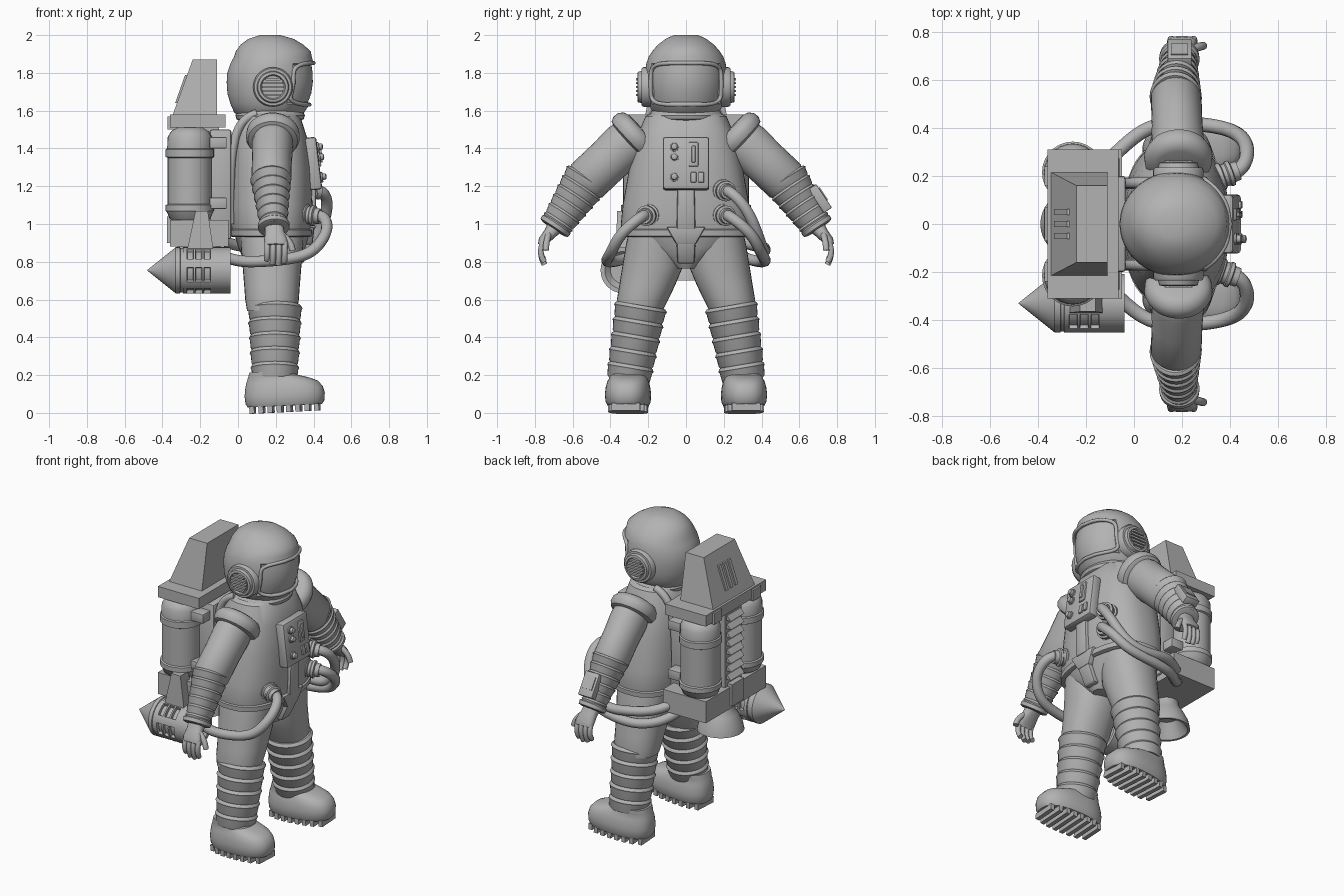
import bpy, bmesh, math
from mathutils import Vector, Matrix

if "Cube" in bpy.data.objects:
    bpy.data.objects.remove(bpy.data.objects["Cube"])

grey = bpy.data.materials.new("suit_grey")
grey.diffuse_color = (0.45, 0.45, 0.45, 1)
grey.use_nodes = True
grey.node_tree.nodes["Principled BSDF"].inputs["Base Color"].default_value = grey.diffuse_color
I = Matrix.Identity(4)


def finish(name, bm, M=I, angle=35):
    bmesh.ops.recalc_face_normals(bm, faces=bm.faces)
    bm.transform(M)
    me = bpy.data.meshes.new(name)
    bm.to_mesh(me)
    bm.free()
    for p in me.polygons:
        p.use_smooth = True
    me.set_sharp_from_angle(angle=math.radians(angle))
    me.materials.append(grey)
    ob = bpy.data.objects.new(name, me)
    bpy.context.collection.objects.link(ob)
    return ob


def loft(name, secs, axis=(0, 0, 1), n=32, p=2.0, M=I, inset=None, angle=35):
    """Skin rings (x, y, z, ru, rv) that lie square to the axis."""
    a = Vector(axis).normalized()
    u = Vector((0, 1, 0)) if abs(a.x) > 0.9 else Vector((1, 0, 0))
    u = (u - a * u.dot(a)).normalized()
    v = a.cross(u)
    bm = bmesh.new()
    rings = []
    for x, y, z, ru, rv in secs:
        ring = []
        for i in range(n):
            t = 2 * math.pi * i / n
            c, s = math.cos(t), math.sin(t)
            c = math.copysign(abs(c) ** (2 / p), c)
            s = math.copysign(abs(s) ** (2 / p), s)
            ring.append(bm.verts.new(Vector((x, y, z)) + u * c * ru + v * s * rv))
        rings.append(ring)
    for r, q in zip(rings, rings[1:]):
        for i in range(n):
            bm.faces.new((r[i], r[(i + 1) % n], q[(i + 1) % n], q[i]))
    bm.faces.new(rings[0])
    bm.faces.new(rings[-1])
    if inset:
        bmesh.ops.recalc_face_normals(bm, faces=bm.faces)
        sel = [f for f in bm.faces if len(f.verts) == 4 and inset[0](f.calc_center_median())]
        bmesh.ops.inset_region(bm, faces=sel, thickness=inset[1], depth=inset[2], use_even_offset=True)
    return finish(name, bm, M, angle)


def lathe(name, o, axis, prof, n=28, squash=1.0, **kw):
    """Turned part: (distance along axis, radius) pairs."""
    a = Vector(axis).normalized()
    return loft(name, [(*(Vector(o) + a * d), r * squash, r) for d, r in prof], axis, n, **kw)


def frustum(name, z0, r0, z1, r1=None, M=I, bevel=0.0):
    """Block between two rectangles (x0, x1, y0, y1)."""
    bm = bmesh.new()
    lo, hi = [[bm.verts.new((r[i], r[j], z)) for i, j in ((0, 2), (1, 2), (1, 3), (0, 3))]
              for z, r in ((z0, r0), (z1, r1 or r0))]
    bm.faces.new(lo)
    bm.faces.new(hi)
    for i in range(4):
        bm.faces.new((lo[i], lo[(i + 1) % 4], hi[(i + 1) % 4], hi[i]))
    if bevel:
        bmesh.ops.recalc_face_normals(bm, faces=bm.faces)
        bmesh.ops.bevel(bm, geom=bm.edges[:], offset=bevel, segments=2, affect='EDGES', profile=0.5)
    return finish(name, bm, M)


def tube(name, pts, r, cyclic=False, smooth=True):
    cu = bpy.data.curves.new(name, 'CURVE')
    cu.dimensions = '3D'
    cu.bevel_depth, cu.bevel_resolution, cu.use_fill_caps = r, 3, True
    sp = cu.splines.new('NURBS' if smooth else 'POLY')
    sp.points.add(len(pts) - 1)
    for q, co in zip(sp.points, pts):
        q.co = (*co, 1)
    sp.use_cyclic_u = cyclic
    if smooth:
        sp.order_u, sp.use_endpoint_u, sp.resolution_u = 4, True, 8
    cu.materials.append(grey)
    ob = bpy.data.objects.new(name, cu)
    bpy.context.collection.objects.link(ob)


def ribs(length, r0, r1, count):
    """Profile of a sleeve with swollen folds."""
    out = []
    for i in range(count):
        for f, k in ((0, 0.94), (0.1, 1.0), (0.22, 1.04), (0.34, 1.0), (0.9, 0.98)):
            t = (i + f) / count
            out.append((t * length, (r0 + (r1 - r0) * t) * k))
    return out + [(length, r1 * 0.94)]


# Helmet with a sunken visor and rim
H = [(1.565, .165, .15, .15), (1.59, .165, .185, .175), (1.635, .17, .21, .2), (1.69, .172, .228, .213),
     (1.75, .174, .234, .218), (1.80, .175, .232, .217), (1.85, .18, .22, .21), (1.885, .185, .206, .198),
     (1.915, .187, .198, .178), (1.95, .18, .165, .148), (1.98, .175, .12, .108), (2.0, .17, .055, .065)]
loft("helmet", [(c, 0, z, a, b) for z, c, a, b in H], n=72, angle=50,
     inset=(lambda c: c.x > .2 and abs(c.y) < .187 and 1.635 < c.z < 1.85, .006, -.012))


def helmet_x(y, z):
    for p, q in zip(H, H[1:]):
        if p[0] <= z <= q[0]:
            t = (z - p[0]) / (q[0] - p[0])
            c, a, b = [p[k] + (q[k] - p[k]) * t for k in (1, 2, 3)]
            return c + a * math.sqrt(max(0, 1 - (y / b) ** 2))


rim = []
for i in range(64):
    c, s = math.cos(i * math.pi / 32), math.sin(i * math.pi / 32)
    y, z = .187 * math.copysign(abs(c) ** .4, c), 1.742 + .11 * math.copysign(abs(s) ** .4, s)
    rim.append((helmet_x(y, z), y, z))
tube("visor_rim", rim, .011, cyclic=True, smooth=False)

# Torso, collar, belt, pelvis
loft("torso", [(c, 0, z, a, b) for z, c, a, b in
     [(1.6, .17, .13, .16), (1.57, .17, .16, .215), (1.45, .17, .198, .265), (1.3, .175, .213, .3),
      (1.1, .175, .22, .335), (1.0, .175, .215, .345), (.94, .175, .205, .335)]], n=48, p=2.5)
loft("collar", [(.17, 0, z, .16 + d, .17 + d) for z, d in ((1.545, 0), (1.555, .018), (1.575, .024), (1.595, .015), (1.605, 0))])
loft("belt", [(.175, 0, z, .21 + d, .338 + d) for z, d in ((.93, -.01), (.937, .008), (.968, .01), (.975, 0))], n=48, p=2.5)
loft("pelvis", [(.18, 0, z, a, b) for z, a, b in ((.95, .2, .325), (.88, .18, .27), (.82, .155, .15), (.765, .12, .06))], n=48, p=2.3)
frustum("crotch_plate", .79, (.3, .345, -.045, .045), .90, (.34, .395, -.05, .05), bevel=.012)
frustum("buckle", .89, (.34, .395, -.05, .05), .985, (.36, .405, -.105, .105), bevel=.012)
frustum("front_strip", .97, (.36, .41, -.05, .05), 1.2, (.36, .415, -.045, .045), bevel=.012)

# Chest control panel
P = Matrix.Translation((.4, 0, 1.32)) @ Matrix.Rotation(-.12, 4, 'Y')
frustum("chest_panel", -.14, (-.035, .03, -.123, .123), .14, M=P, bevel=.015)
for z in (.085, .03, -.075):
    lathe("panel_knob", (.02, -.062, z), (1, 0, 0), [(0, .024), (.018, .024), (.02, .018), (.036, .016), (.04, .008)], 20, M=P)
frustum("panel_gauge", -.02, (.02, .04, .015, .065), .11, M=P, bevel=.006)
frustum("panel_lever", 0, (.03, .05, .03, .05), .09, M=P, bevel=.005)
for y in (.04, .08):
    frustum("panel_button", -.105, (.02, .04, y - .015, y + .015), -.05, M=P, bevel=.004)

for s in (1, -1):
    # Ear pieces with grilles
    lathe("ear_piece", (.185, s * .17, 1.725), (0, s, 0), [(0, .105), (.055, .105), (.065, .098), (.066, .085), (.085, .08), (.088, .066), (.078, .06)], 36)
    for k in range(-2, 3):
        w = math.sqrt(.058 ** 2 - (k * .021) ** 2)
        frustum("ear_grille", 1.719 + k * .021, (.185 - w, .185 + w, min(s * .24, s * .264), max(s * .24, s * .264)), 1.731 + k * .021)

    # Arms
    sh, el, wr = Vector((.185, s * .27, 1.47)), Vector((.175, s * .54, 1.215)), Vector((.19, s * .7, .975))
    up, fore = el - sh, wr - el
    L = up.length
    lathe("upper_arm", sh, up, [(-.04, .08), (0, .115), (.08, .125), (.2, .12), (L - .02, .12), (L + .01, .1)], squash=.88)
    lathe("shoulder_ring", sh, up, [(-.05, .1), (-.04, .128), (-.015, .147), (.015, .15), (.04, .138), (.052, .11)], 36, squash=.95)
    lathe("forearm", el - fore * .12, fore, ribs(fore.length * 1.12, .125, .08, 6), squash=.85)
    lathe("cuff", wr - fore * .12, fore, [(0, .08), (.008, .089), (.03, .087), (.036, .07)], squash=.95)
    # Hands
    loft("palm", [(.19, s * .692, .985, .05, .045), (.195, s * .72, .95, .052, .034), (.2, s * .755, .91, .062, .028), (.2, s * .766, .885, .056, .02)],
         (0, s * .5, -.8), 20, 2.5)
    for k, tip in enumerate((.81, .79, .785, .8)):
        x = .155 + .031 * k
        tube("finger", [(x, s * .755, .905), (x, s * .775, .87), (x, s * .772, .83), (x - .003, s * .75, tip)], .0155)
    tube("thumb", [(.225, s * .725, .95), (.265, s * .735, .925), (.285, s * .742, .89), (.288, s * .742, .86)], .017)

    # Legs
    loft("thigh", [(.18, s * y, z, a, b) for z, y, a, b in
         [(.95, .16, .17, .145), (.88, .165, .165, .155), (.77, .178, .155, .16), (.67, .207, .147, .147), (.6, .23, .142, .136), (.54, .245, .132, .12)]], p=2.2)
    lathe("lower_leg", (.195, s * .238, .57), (0, s * .17, -1), ribs(.4, .137, .116, 5), 36, squash=1.04)
    # Boots with treads
    B = Matrix.Translation((.25, s * .307, 0)) @ Matrix.Rotation(s * .06, 4, 'Z') @ Matrix.Rotation(-.05, 4, 'Y') @ Matrix.Translation((0, 0, .008))
    loft("boot", [(c, 0, z, a, b) for z, c, a, b in
         [(.03, 0, .198, .108), (.05, .002, .21, .118), (.09, .002, .213, .121), (.125, .0, .206, .117), (.155, -.01, .19, .11),
          (.175, -.03, .162, .102), (.19, -.055, .132, .1), (.215, -.06, .118, .1)]], n=40, p=2.5, M=B)
    for k in range(8):
        x = -.172 + k * .049
        w = .105 * (1 - abs(x / .215) ** 2.5) ** .4
        frustum("boot_tread", -.004, (x - .013, x + .013, -w, w), .034, M=B)
    frustum("boot_strap", .13, (.01, .055, -.085, .085), .182, (.005, .05, -.07, .07), M=B, bevel=.01)

    # Backpack tanks
    lathe("air_tank", (-.255, s * .215, 1.01), (0, 0, 1),
          [(0, .08), (.02, .108), (.05, .12), (.06, .128), (.09, .128), (.095, .118), (.34, .118), (.345, .128), (.385, .128), (.39, .12), (.45, .118), (.48, .1), (.5, .07)])
    # Shoulder straps and pack clamps
    tube("shoulder_strap", [(.1, s * .17, 1.585), (.02, s * .17, 1.56), (-.03, s * .17, 1.45), (-.045, s * .17, 1.25), (-.04, s * .17, 1.0)], .024)
    for z in (1.08, 1.4):
        frustum("tank_clamp", z, (-.15, -.06, s * .215 - .06, s * .215 + .06), z + .06, bevel=.005)

# Wrist unit on one forearm
ax = Vector((0, .16, -.24)).normalized()
nrm = Vector((0, -ax.z, ax.y))
R = Matrix((Vector((1, 0, 0)), nrm, ax)).transposed().to_4x4()
R.translation = Vector((.19, .635, 1.085)) + nrm * .095
frustum("wrist_unit", -.075, (-.05, .05, -.03, .02), .075, M=R, bevel=.005)
frustum("wrist_screen", -.05, (-.035, .035, .01, .026), .03, M=R)

# Backpack body
frustum("pack_top_plate", 1.51, (-.36, -.065, -.31, .31), 1.58)
frustum("pack_crown", 1.58, (-.345, -.11, -.215, .215), 1.87, (-.24, -.11, -.16, .16))
for y in (-.05, 0, .05):
    frustum("crown_slot", 1.64, (-.333, -.3, y - .012, y + .012), 1.79, (-.28, -.25, y - .012, y + .012))
frustum("pack_back_plate", .92, (-.15, -.035, -.2, .2), 1.5, bevel=.012)
frustum("pack_spine", 1.0, (-.34, -.1, -.085, .085), 1.52)
for k in range(8):
    z = 1.07 + k * .055
    frustum("spine_louvre", z, (-.372, -.33, -.07, .07), z + .03, (-.345, -.33, -.07, .07))
frustum("pack_base", .88, (-.36, -.05, -.31, .31), 1.02)
frustum("base_latch", .9, (-.375, -.3, -.06, .06), 1.04)
for y in (-.2, .2):
    frustum("top_latch", 1.5, (-.372, -.3, y - .04, y + .04), 1.57)

# Main nozzle under the pack
lathe("main_nozzle", (-.25, 0, .89), (0, 0, -1), [(0, .07), (.04, .075), (.08, .1), (.14, .13), (.19, .14), (.19, .125), (.1, .07)], 36)

# Side thruster with vents
lathe("side_thruster", (-.04, -.33, .755), (-1, 0, 0),
      [(.03, .07), (0, .1), (0, .122), (.105, .122), (.14, .122), (.15, .122), (.185, .122), (.195, .122), (.23, .122), (.25, .122), (.252, .117), (.265, .117), (.267, .122),
       (.29, .122), (.44, .002)], 48,
      inset=(lambda c: c.x < -.14 and c.x > -.275 and min(abs(c.x - q) for q in (-.1625, -.2075, -.2525)) < .003
             and int((math.atan2(c.y + .33, c.z - .755) / (2 * math.pi) + 1) * 48) % 8 < 5, .002, -.018))
frustum("thruster_bracket", .86, (-.27, -.13, -.37, -.28), 1.07, (-.225, -.16, -.365, -.28))

# Hoses from the chest round to the pack, with couplings
for s, z, end in ((-1, 1.05, .8), (1, 1.05, .8), (1, 1.18, .88)):
    o = (.34, s * .19, z)
    lathe("hose_coupling", o, (1, s * .35, -.1), [(0, .058), (.03, .058), (.035, .048), (.05, .048), (.055, .054), (.07, .054), (.075, .042), (.1, .04)], 24)
    low = z - 1.05
    tube("hose", [(.39, s * .205, z), (.45, s * .22, z), (.48, s * .29, z - .05), (.46, s * .36, .93 + low * .6), (.39, s * .4, .84 + low * .3),
                  (.25, s * .42, .81 + low * .3), (.1, s * .42, end), (0, s * .37, end), (-.09, s * .28, end + .03), (-.15, s * .22, end + .1)], .03)
